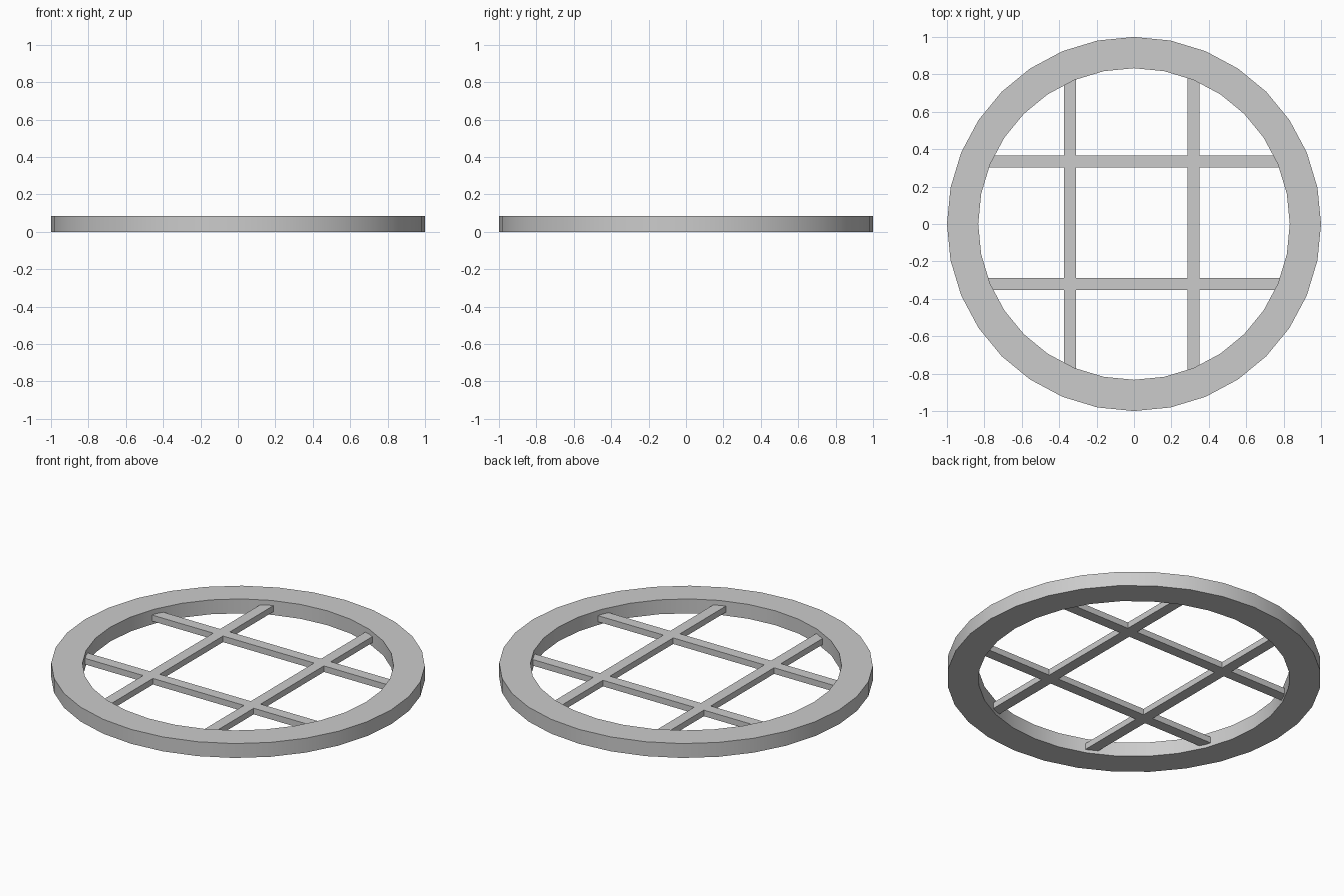
import bpy, bmesh, math

if "Cube" in bpy.data.objects:
    bpy.data.objects.remove(bpy.data.objects["Cube"])

SIDES = 32
RING_H = 0.085


def finish(name, bm):
    bmesh.ops.recalc_face_normals(bm, faces=bm.faces)
    mesh = bpy.data.meshes.new(name)
    bm.to_mesh(mesh)
    bm.free()
    obj = bpy.data.objects.new(name, mesh)
    bpy.context.collection.objects.link(obj)
    return obj


def extrude_up(bm, height):
    res = bmesh.ops.extrude_face_region(bm, geom=bm.faces[:], use_keep_orig=True)
    verts = [g for g in res["geom"] if isinstance(g, bmesh.types.BMVert)]
    bmesh.ops.translate(bm, verts=verts, vec=(0, 0, height))


# Outer ring: flat annulus raised to full height
bm = bmesh.new()
loops = []
for r in (0.833, 1.0):
    loops.append([bm.verts.new((r * math.cos(math.tau * i / SIDES),
                                r * math.sin(math.tau * i / SIDES), 0))
                  for i in range(SIDES)])
inner, outer = loops
for i in range(SIDES):
    j = (i + 1) % SIDES
    bm.faces.new((inner[i], outer[i], outer[j], inner[j]))
extrude_up(bm, RING_H)
ring = finish("outer_ring", bm)
bpy.context.view_layer.objects.active = ring
ring.select_set(True)
bpy.ops.object.shade_smooth_by_angle(angle=math.radians(30))

# Crossed bars: one joined lattice, its ends sunk into the ring
xs = (-0.80, -0.373, -0.309, 0.286, 0.35, 0.80)
ys = (-0.80, -0.353, -0.289, 0.302, 0.366, 0.80)
bm = bmesh.new()
grid = [[bm.verts.new((x, y, 0.02)) for y in ys] for x in xs]
for i in range(5):
    for j in range(5):
        if i in (1, 3) or j in (1, 3):
            bm.faces.new((grid[i][j], grid[i + 1][j],
                          grid[i + 1][j + 1], grid[i][j + 1]))
bmesh.ops.delete(bm, geom=[v for v in bm.verts if not v.link_faces], context='VERTS')
extrude_up(bm, 0.036)
finish("cross_bars", bm)
